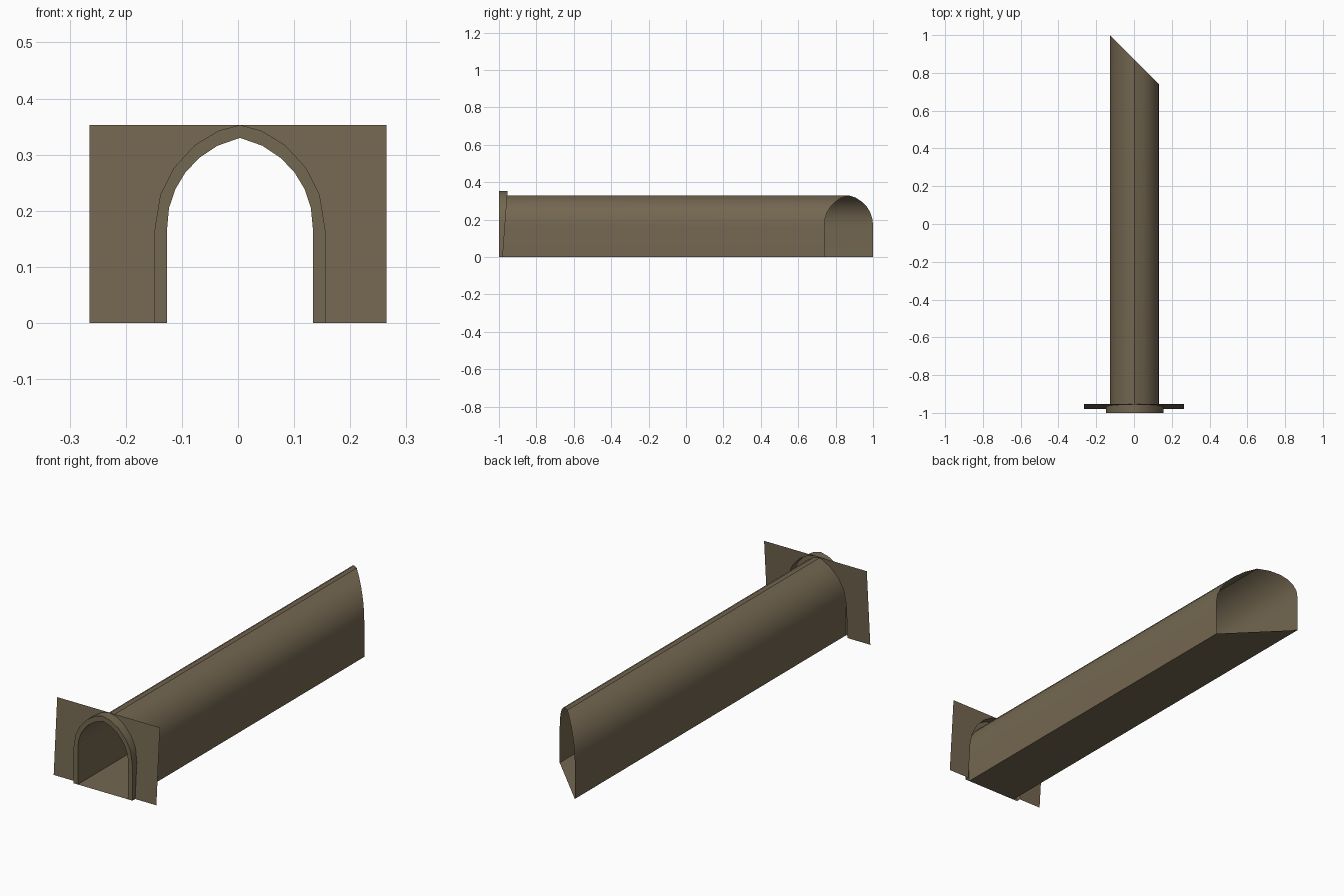
import bpy, bmesh, math

if "Cube" in bpy.data.objects:
    bpy.data.objects.remove(bpy.data.objects["Cube"])

CX = 0.0035          # arch centre line
TOP = 0.353          # height of the portal wall
FRONT = -1.0

# half profiles from base to crown: (offset from centre, height)
INNER = [(0.13, 0), (0.13, 0.167), (0.1265, 0.205), (0.115, 0.239),
         (0.0975, 0.268), (0.073, 0.294), (0.04, 0.316), (0, 0.33)]
OUTER = [(0.152, 0), (0.152, 0.167), (0.147, 0.198), (0.142, 0.229),
         (0.1175, 0.277), (0.08, 0.3175), (0.038, 0.343), (0, TOP)]

stone = bpy.data.materials.new("brown stone")
stone.diffuse_color = (0.175, 0.136, 0.082, 1)
stone.use_nodes = True
stone.node_tree.nodes["Principled BSDF"].inputs["Base Color"].default_value = stone.diffuse_color


def arch(half):
    """Mirror a half profile into a full arch, left base to right base."""
    return [(CX - x, z) for x, z in half] + [(CX + x, z) for x, z in half[-2::-1]]


def wall_y(z):
    """The portal wall leans back slightly."""
    return -0.98 + 0.026 * z / TOP


def strip(bm, a, b, closed=False):
    """Quads between two equally long rows of points."""
    va = [bm.verts.new(p) for p in a]
    vb = [bm.verts.new(p) for p in b]
    n = len(a)
    for i in range(n if closed else n - 1):
        j = (i + 1) % n
        bm.faces.new((va[i], va[j], vb[j], vb[i]))


def finish(bm, name):
    bmesh.ops.remove_doubles(bm, verts=bm.verts[:], dist=1e-5)
    mesh = bpy.data.meshes.new(name)
    bm.to_mesh(mesh)
    bm.free()
    mesh.materials.append(stone)
    obj = bpy.data.objects.new(name, mesh)
    bpy.context.collection.objects.link(obj)
    bpy.ops.object.select_all(action='DESELECT')
    obj.select_set(True)
    bpy.context.view_layer.objects.active = obj
    bpy.ops.object.shade_smooth_by_angle(angle=math.radians(35))
    return obj


inner, outer = arch(INNER), arch(OUTER)

# tunnel vault with floor, open at both ends, cut at 45 degrees at the back
bm = bmesh.new()
left = CX - 0.13
strip(bm, [(x, 1 - (x - left), z) for x, z in inner],
      [(x, FRONT, z) for x, z in inner], closed=True)
finish(bm, "tunnel")

# portal surround: flat front band and outer return to the wall
bm = bmesh.new()
strip(bm, [(x, FRONT, z) for x, z in inner], [(x, FRONT, z) for x, z in outer])
strip(bm, [(x, wall_y(z), z) for x, z in outer], [(x, FRONT, z) for x, z in outer])
bmesh.ops.recalc_face_normals(bm, faces=bm.faces[:])
if next(f for f in bm.faces if abs(f.normal.y) > 0.9).normal.y > 0:
    bmesh.ops.reverse_faces(bm, faces=bm.faces[:])
finish(bm, "portal_surround")

# leaning portal wall: one sheet either side of the arch
bm = bmesh.new()
for side in (-1, 1):
    pts = [(0.265 * side, 0), (0.265 * side, TOP)]
    pts += [(CX + side * x, z) for x, z in OUTER[::-1]]
    face = bm.faces.new([bm.verts.new((x, wall_y(z), z)) for x, z in pts])
    face.normal_update()
    if face.normal.y > 0:
        face.normal_flip()
bmesh.ops.triangulate(bm, faces=bm.faces[:])
finish(bm, "portal_wall")
